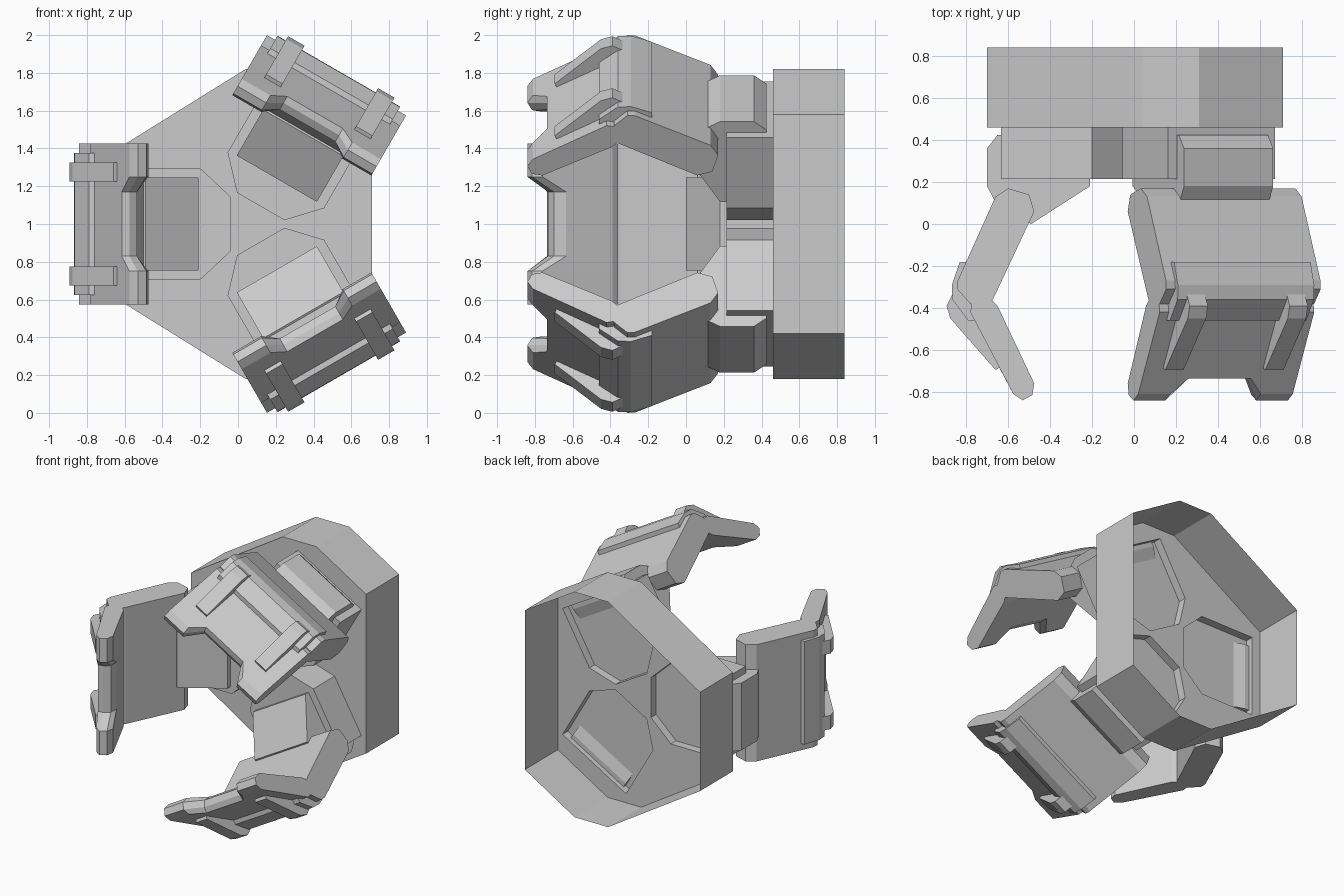
import bpy, bmesh
from math import sin, cos, radians

if "Cube" in bpy.data.objects:
    bpy.data.objects.remove(bpy.data.objects["Cube"])

CX, CZ = 0.067, 1.0   # axis the three fingers are spaced around


def turn(x, y, t, deg):
    """Place a point of the left-hand finger on the finger turned by deg."""
    a, dx = radians(deg), x - CX
    return (CX + dx * cos(a) - t * sin(a), y, CZ + dx * sin(a) + t * cos(a))


def finish(name, bm):
    bmesh.ops.recalc_face_normals(bm, faces=bm.faces)
    me = bpy.data.meshes.new(name)
    bm.to_mesh(me)
    bm.free()
    ob = bpy.data.objects.new(name, me)
    bpy.context.collection.objects.link(ob)
    return ob


def loft(name, sections, deg):
    """Join (t, xy profile) sections into a closed solid."""
    bm = bmesh.new()
    rings = [[bm.verts.new(turn(x, y, t, deg)) for x, y in prof] for t, prof in sections]
    n = len(rings[0])
    for a, b in zip(rings, rings[1:]):
        for i in range(n):
            j = (i + 1) % n
            bm.faces.new((a[i], a[j], b[j], b[i]))
    bm.faces.new(rings[0])
    bm.faces.new(rings[-1])
    return finish(name, bm)


def slab(name, prof, t0, t1, deg):
    return loft(name, [(t0, prof), (t1, prof)], deg)


def loop(bm, pts):
    vs = [bm.verts.new(p) for p in pts]
    return vs, [bm.edges.new((vs[i], vs[(i + 1) % len(vs)])) for i in range(len(vs))]


def walls(bm, pts, y0, y1):
    a = [bm.verts.new((p[0], y0, p[2])) for p in pts]
    b = [bm.verts.new((p[0], y1, p[2])) for p in pts]
    for i in range(len(pts)):
        j = (i + 1) % len(pts)
        bm.faces.new((a[i], a[j], b[j], b[i]))
    return a, b


ANGLES = {"left": 0, "upper": -120, "lower": 120}

# palm: open-backed eight-sided tray with three mount-shaped pockets in its floor
half = [(0.71, 0.58), (0.31, 0.82), (0.04, 0.82), (-0.70, 0.36)]
outline = [(x, 0.46, CZ + t) for x, t in half] + [(x, 0.46, CZ - t) for x, t in reversed(half)]
mount = [(-0.04, 0.145), (-0.2, 0.295), (-0.633, 0.295),
         (-0.633, -0.295), (-0.2, -0.295), (-0.04, -0.145)]
bm = bmesh.new()
edges = loop(bm, outline)[1]
for deg in ANGLES.values():
    edges += loop(bm, [turn(x, 0.46, t, deg) for x, t in mount])[1]
bmesh.ops.triangle_fill(bm, edges=edges, use_beauty=True, normal=(0, -1, 0))
walls(bm, outline, 0.46, 0.84)
for deg in ANGLES.values():
    floor, _ = walls(bm, [turn(x, 0, t, deg) for x, t in mount], 0.40, 0.46)
    bm.faces.new(floor)
bmesh.ops.remove_doubles(bm, verts=bm.verts, dist=0.0005)
finish("palm_shell", bm)

# side profiles (x, y) of the left finger's parts
knuckle = [(-0.65, 0.425), (-0.70, 0.36), (-0.70, 0.18), (-0.66, 0.105),
           (-0.49, 0.0), (-0.21, 0.18), (-0.21, 0.30), (-0.60, 0.425)]
inner_segment = [(-0.66, 0.13), (-0.60, 0.17), (-0.50, 0.14), (-0.475, 0.06),
                 (-0.665, -0.345), (-0.69, -0.385), (-0.78, -0.38), (-0.842, -0.31), (-0.84, -0.27)]
hinge = [(-0.76, -0.18), (-0.83, -0.18), (-0.867, -0.29), (-0.865, -0.36),
         (-0.79, -0.46), (-0.70, -0.46), (-0.70, -0.25)]
tip_root = [(-0.78, -0.42), (-0.77, -0.36), (-0.69, -0.35), (-0.65, -0.39)]
tip_long = tip_root + [(-0.475, -0.76), (-0.485, -0.815), (-0.53, -0.84), (-0.575, -0.81)]
tip_short = tip_root + [(-0.535, -0.635), (-0.535, -0.70), (-0.575, -0.73), (-0.615, -0.735)]
clip = [(-0.80, -0.34), (-0.865, -0.335), (-0.893, -0.39), (-0.875, -0.45),
        (-0.66, -0.695), (-0.64, -0.685), (-0.65, -0.60), (-0.77, -0.40)]

for side, deg in ANGLES.items():
    # mount block standing on the palm
    bm = bmesh.new()
    front, _ = walls(bm, [turn(x, 0, t, deg) for x, t in mount], 0.215, 0.46)
    bm.faces.new(front)
    finish(side + "_finger_mount", bm)
    # finger segments
    slab(side + "_knuckle", knuckle, -0.245, 0.245, deg)
    slab(side + "_inner_segment", inner_segment, -0.425, 0.425, deg)
    slab(side + "_hinge", hinge, -0.375, 0.375, deg)
    # forked fingertip: full-length prongs with a shorter web between
    loft(side + "_fingertip", [(-0.425, tip_long), (-0.25, tip_long), (-0.17, tip_short),
                               (0.17, tip_short), (0.25, tip_long), (0.425, tip_long)], deg)
    # pair of clips across the outer joint
    for s, label in ((-1, "a"), (1, "b")):
        slab(side + "_clip_" + label, clip, s * 0.225, s * 0.325, deg)
